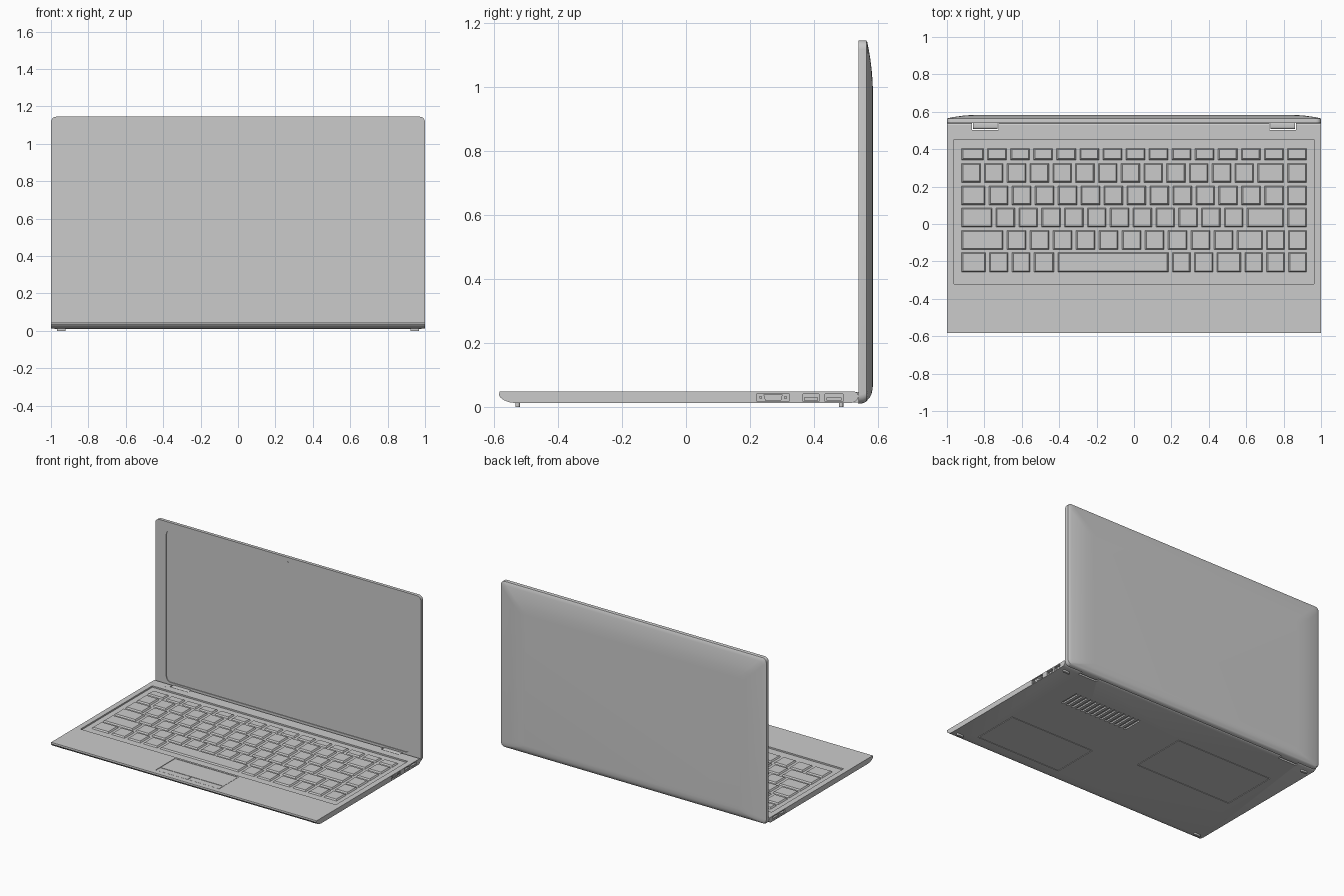
import bpy, bmesh, math
from mathutils import Matrix, Vector

if "Cube" in bpy.data.objects:
    bpy.data.objects.remove(bpy.data.objects["Cube"])


def finish(name, bm, angle=30):
    bmesh.ops.recalc_face_normals(bm, faces=bm.faces)
    me = bpy.data.meshes.new(name)
    bm.to_mesh(me)
    bm.free()
    ob = bpy.data.objects.new(name, me)
    bpy.context.collection.objects.link(ob)
    bpy.ops.object.select_all(action='DESELECT')
    bpy.context.view_layer.objects.active = ob
    ob.select_set(True)
    bpy.ops.object.shade_smooth_by_angle(angle=math.radians(angle))
    return ob


def box(bm, x0, x1, y0, y1, z0, z1, taper=0.0):
    lo = [bm.verts.new((x, y, z0)) for x, y in ((x0, y0), (x1, y0), (x1, y1), (x0, y1))]
    t = taper
    hi = [bm.verts.new((x, y, z1)) for x, y in
          ((x0 + t, y0 + t), (x1 - t, y0 + t), (x1 - t, y1 - t), (x0 + t, y1 - t))]
    skin(bm, [lo, hi])


def skin(bm, loops):
    n = len(loops[0])
    for a, b in zip(loops, loops[1:]):
        for i in range(n):
            j = (i + 1) % n
            bm.faces.new((a[i], a[j], b[j], b[i]))
    bm.faces.new(loops[0][::-1])
    bm.faces.new(loops[-1])


def rounded(x0, x1, z0, z1, r, n=5):
    pts = []
    for k, (cx, cz) in enumerate(((x1 - r, z1 - r), (x0 + r, z1 - r), (x0 + r, z0 + r), (x1 - r, z0 + r))):
        for i in range(n + 1):
            a = math.pi / 2 * (k + i / n)
            pts.append((cx + r * math.cos(a), cz + r * math.sin(a)))
    return pts


def cylinder(bm, centre, r, depth, axis, seg=16):
    rot = Vector((0, 0, 1)).rotation_difference(Vector(axis)).to_matrix().to_4x4()
    bmesh.ops.create_cone(bm, cap_ends=True, segments=seg, radius1=r, radius2=r, depth=depth,
                          matrix=Matrix.Translation(centre) @ rot)


def cut(ob, bm):
    cutter = finish("cutter", bm)
    cutter.hide_render = True
    mod = ob.modifiers.new("cut", 'BOOLEAN')
    mod.object, mod.operation, mod.solver = cutter, 'DIFFERENCE', 'EXACT'
    # keep the cut ahead of the smoothing
    bpy.context.view_layer.objects.active = ob
    bpy.ops.object.modifier_move_to_index(modifier=mod.name, index=0)
    bpy.ops.object.modifier_apply(modifier=mod.name)
    bpy.data.objects.remove(cutter)
    bpy.ops.object.select_all(action='DESELECT')
    ob.select_set(True)
    bpy.ops.object.shade_smooth_by_angle(angle=math.radians(30))


# base body: side profile extruded across x
TOP, BOT = 0.048, 0.012
profile = [(-.582, TOP), (-.584, .038), (-.579, .029), (-.568, .021), (-.552, .015), (-.53, BOT),
           (.515, BOT), (.528, .017), (.536, .025), (.539, .033), (.536, .043), (.528, TOP)]
bm = bmesh.new()
skin(bm, [[bm.verts.new((x, y, z)) for y, z in profile] for x in (-1, 1)])
base = finish("base_body", bm)

# keyboard well, hinge notches, vents, hatches and ports cut from the base
bm = bmesh.new()
WELL = .038
box(bm, -.962, .962, -.32, .452, WELL, .08)
for s in (-1, 1):
    x0, x1 = sorted((s * .725, s * .865))
    box(bm, x0, x1, .503, .6, -.01, .08)
for i in range(14):
    x = .21 + i * .038
    box(bm, x, x + .018, .17, .31, 0, .022)
hatches = [(.2, .84, -.48, -.155), (-.85, -.12, -.115, .28)]
for x0, x1, y0, y1 in hatches:
    box(bm, x0, x1, y0, y1, 0, BOT + .004)
box(bm, -.24, .24, -.545, -.335, TOP - .004, .08)
usb = [(.365, .416), (.434, .49)]
for y0, y1 in usb:
    box(bm, .968, 1.1, y0, y1, .018, .041)
    box(bm, -1.1, -.968, y0, y1, .018, .041)
box(bm, .99, 1.1, .222, .322, .017, .043)
cut(base, bm)

# tongues inside the side ports
bm = bmesh.new()
for y0, y1 in usb:
    for s in (-1, 1):
        x0, x1 = sorted((s * .965, s * .998))
        box(bm, x0, x1, y0 + .004, y1 - .004, .021, .029)
finish("port_tongues", bm)

# display connector with shell, screws and pins
bm = bmesh.new()
shell = [(.242, .039), (.302, .039), (.297, .021), (.247, .021)]
skin(bm, [[bm.verts.new((x, y, z)) for y, z in shell] for x in (.985, .997)])
for y in (.233, .311):
    cylinder(bm, (.991, y, .03), .005, .013, (1, 0, 0), 12)
for row in range(3):
    for i in range(5):
        cylinder(bm, (.997, .254 + i * .009, .025 + row * .005), .0015, .005, (1, 0, 0), 8)
finish("display_connector", bm)

# bottom hatch covers
bm = bmesh.new()
for x0, x1, y0, y1 in hatches:
    g = .004
    box(bm, x0 + g, x1 - g, y0 + g, y1 - g, BOT, BOT + .005)
finish("bottom_hatches", bm)

# touchpad and its two buttons
bm = bmesh.new()
box(bm, -.237, .237, -.495, -.338, TOP - .005, TOP - .001)
for s in (-1, 1):
    x0, x1 = sorted((s * .002, s * .237))
    box(bm, x0, x1, -.542, -.499, TOP - .005, TOP - .001)
finish("touchpad", bm)

# keys: rows of relative widths stretched between the side limits
S = 1.0
rows = [(.342, .405, [1.2] + [1.05] * 13 + [1.05]),
        (.222, .325, [S] * 13 + [1.38, S]),
        (.102, .205, [1.24] + [S] * 14),
        (-.018, .086, [1.6] + [S] * 11 + [1.93, S]),
        (-.137, -.033, [2.17] + [S] * 10 + [1.33, .95, .95]),
        (-.258, -.152, [1.27, S, .97, 1.05, 5.85, .97, S, 1.27, .96, .96, .96])]
bm = bmesh.new()
for y0, y1, widths in rows:
    gap = .02
    scale = (1.845 - gap * (len(widths) - 1)) / sum(widths)
    x = -.922
    for w in widths:
        box(bm, x, x + w * scale, y0, y1, WELL - .001, TOP - .001, .007)
        x += w * scale + gap
finish("keys", bm)

# hinges in the notches
bm = bmesh.new()
for s in (-1, 1):
    x0, x1 = sorted((s * .73, s * .86))
    loops = []
    for x in (x0, x1):
        loops.append([bm.verts.new((x, y, z)) for y, z in rounded(.507, .548, .014, .047, .012)])
    skin(bm, loops)
finish("hinges", bm)

# rubber feet
bm = bmesh.new()
for sx in (-1, 1):
    for y in (-.526, .484):
        loops = [[bm.verts.new((sx * .945 + a, y + b, z)) for a, b in
                  rounded(-.024, .024, -.007, .007, .006)] for z in (0, .016)]
        skin(bm, loops)
finish("feet", bm)

# status lights beside the left hinge
bm = bmesh.new()
for i in range(3):
    cylinder(bm, (-.95 + i * .03, .49, TOP), .005, .001, (0, 0, 1), 12)
finish("status_lights", bm)

# lid: rounded outlines that shrink towards a pillowed back (depth, side, top, bottom inset)
steps = [(.539, 0, 0, 0), (.553, 0, 0, .002), (.563, .001, .001, .007), (.566, .006, .006, .011),
         (.570, .025, .025, .016), (.575, .055, .055, .022), (.5795, .09, .09, .032),
         (.5825, .13, .125, .045), (.584, .18, .17, .065)]
bm = bmesh.new()
skin(bm, [[bm.verts.new((x, y, z)) for x, z in rounded(-1 + s, 1 - s, .01 + b, 1.145 - t, .028)]
          for y, s, t, b in steps])
lid = finish("lid", bm)

# screen recess and camera hole
bm = bmesh.new()
skin(bm, [[bm.verts.new((x, y, z)) for x, z in rounded(-.918, .916, .058, 1.09, .032)]
          for y in (.5, .544)])
cylinder(bm, (0, .54, 1.118), .006, .006, (0, 1, 0), 16)
cut(lid, bm)
